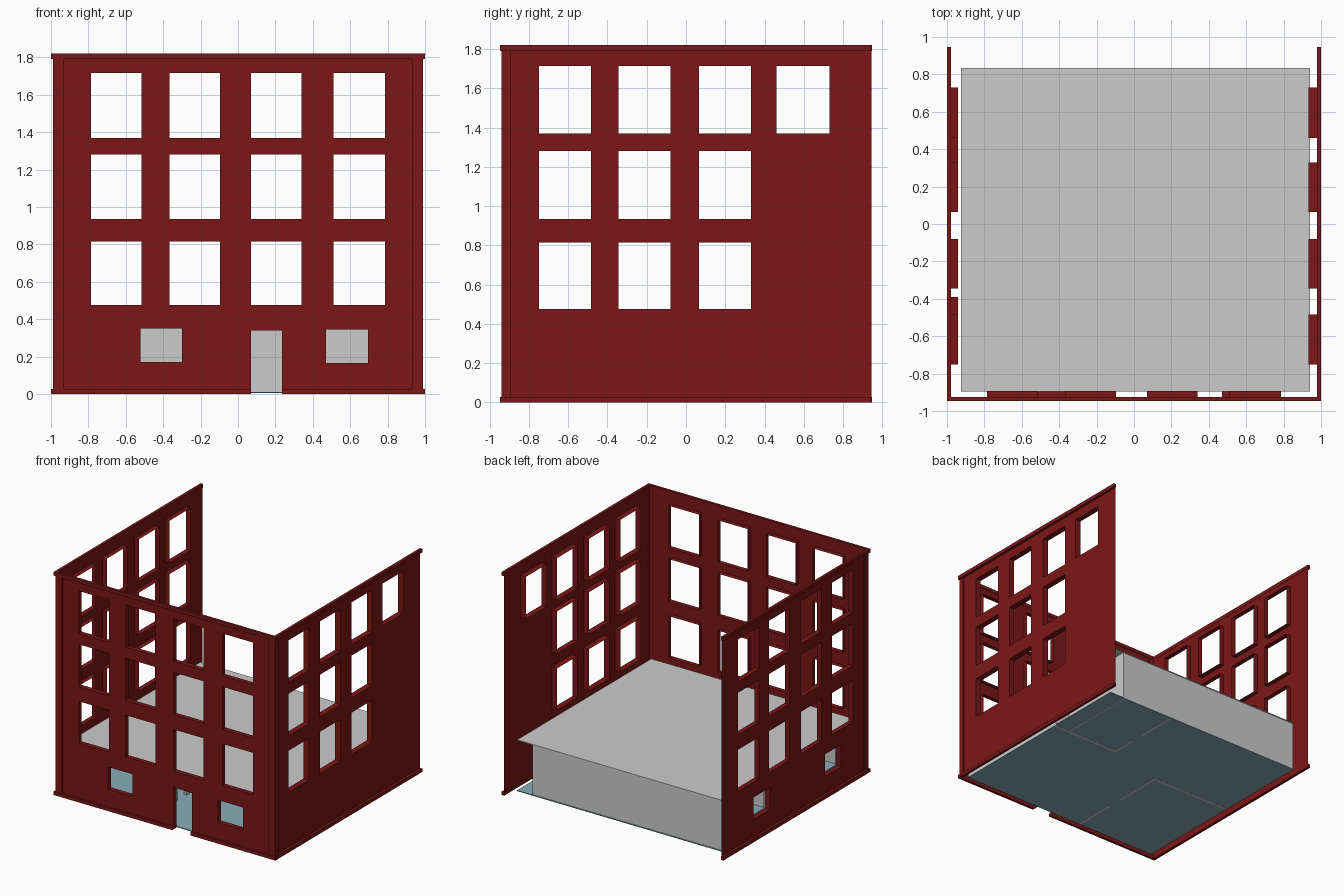
import bpy, bmesh
from mathutils import Vector

if "Cube" in bpy.data.objects:
    bpy.data.objects.remove(bpy.data.objects["Cube"])


def material(name, rgb):
    m = bpy.data.materials.new(name)
    m.diffuse_color = (*rgb, 1)
    m.use_nodes = True
    m.node_tree.nodes["Principled BSDF"].inputs["Base Color"].default_value = m.diffuse_color
    return m


BRICK = material("brick_red", (0.2, 0.008, 0.008))
FLOOR = material("floor_blue", (0.25, 0.42, 0.48))


def finish(name, bm, mat):
    me = bpy.data.meshes.new(name)
    bm.to_mesh(me)
    bm.free()
    ob = bpy.data.objects.new(name, me)
    bpy.context.collection.objects.link(ob)
    if mat:
        me.materials.append(mat)
    return ob


def box(name, x, y, z, mat=None):
    bm = bmesh.new()
    bmesh.ops.create_cube(bm, size=1)
    for v in bm.verts:
        v.co = Vector([(r[0] + r[1]) / 2 + c * (r[1] - r[0]) for c, r in zip(v.co, (x, y, z))])
    return finish(name, bm, mat)


def wall(name, axis, pos, span, height, openings, reveal=None, mat=None):
    """Upright sheet at axis=pos with openings (u0, u1, z0, z1), lined back to 'reveal'."""
    bm = bmesh.new()

    def quad(points):
        bm.faces.new([bm.verts.new((d, u, z) if axis == "x" else (u, d, z)) for d, u, z in points])

    us = sorted({*span, *(u for o in openings for u in o[:2])})
    zs = sorted({*height, *(z for o in openings for z in o[2:])})
    for a, b in zip(us, us[1:]):
        for c, d in zip(zs, zs[1:]):
            u, z = (a + b) / 2, (c + d) / 2
            if not any(o[0] < u < o[1] and o[2] < z < o[3] for o in openings):
                quad([(pos, a, c), (pos, b, c), (pos, b, d), (pos, a, d)])
    if reveal is not None:
        for a, b, c, d in openings:
            ring = [(b, c), (b, d), (a, d), (a, c)]
            if c > height[0]:
                ring.append((b, c))
            for p, q in zip(ring, ring[1:]):
                quad([(pos, *p), (pos, *q), (reveal, *q), (reveal, *p)])
    bmesh.ops.remove_doubles(bm, verts=bm.verts, dist=1e-5)
    bmesh.ops.recalc_face_normals(bm, faces=bm.faces)
    return finish(name, bm, mat)


# Opening layout
rows = [(0.475, 0.815), (0.935, 1.28), (1.37, 1.715)]
front_cols = [(-0.785, -0.515), (-0.365, -0.095), (0.07, 0.34), (0.51, 0.785)]
side_cols = [(-0.75, -0.485), (-0.345, -0.08), (0.065, 0.33), (0.46, 0.73)]
door = (0.07, 0.235, 0.0, 0.34)
front_low = [(-0.52, -0.30, 0.17, 0.35), (0.47, 0.695, 0.165, 0.345), door]
left_low = [(-0.60, -0.39, 0.17, 0.35), (0.32, 0.53, 0.17, 0.35)]
front_open = [c + r for c in front_cols for r in rows]
side_open = [c + r for c in side_cols for r in rows]
right_open = [o for o in side_open if o[0] < 0.4 or o[2] > 1.3]

# Brick facades with window linings
H = (0.0, 1.81)
wall("front_facade", "y", -0.93, (-0.985, 0.985), H, front_open + front_low, -0.893, BRICK)
wall("left_facade", "x", -0.98, (-0.93, 0.945), H, side_open + left_low, -0.94, BRICK)
wall("right_facade", "x", 0.98, (-0.93, 0.945), H, right_open, 0.932, BRICK)

# Cornice, plinth and corner strips
for label, z in (("cornice", (1.79, 1.82)), ("plinth", (0.0, 0.028))):
    for side, s in (("left", -1), ("right", 1)):
        box(f"{side}_{label}", sorted((s * 0.978, s)), (-0.947, 0.947), z, BRICK)
box("front_cornice", (-1, 1), (-0.947, -0.926), (1.79, 1.82), BRICK)
box("front_plinth_left", (-1, door[0]), (-0.947, -0.928), (0, 0.028), BRICK)
box("front_plinth_right", (door[1], 1), (-0.947, -0.928), (0, 0.028), BRICK)
for side, s in (("left", -1), ("right", 1)):
    box(f"{side}_corner_front_strip", sorted((s * 0.93, s * 0.99)), (-0.94, -0.929), H, BRICK)
    box(f"{side}_corner_side_strip", sorted((s * 0.979, s * 0.99)), (-0.94, -0.895), H, BRICK)

# Ground floor slab and ceiling
box("ground_floor", (-0.925, 0.94), (-0.895, 0.835), (0.005, 0.012), FLOOR)
box("ceiling", (-0.925, 0.94), (-0.895, 0.835), (0.418, 0.424))

# Ground floor perimeter walls
R = (0.006, 0.42)
inner_front = [o[:2] + (max(o[2], R[0]), o[3]) for o in front_low]
wall("inner_front_wall", "y", -0.893, (-0.925, 0.94), R, inner_front)
wall("inner_left_wall", "x", -0.925, (-0.895, 0.83), R, left_low)
wall("inner_right_wall", "x", 0.938, (-0.895, 0.165), R, [])
wall("inner_back_wall", "y", 0.83, (-0.925, 0.80), R, [])

# Partitions with door gaps
for i, (x, y) in enumerate([
    ((0.31, 0.938), (0.148, 0.172)),
    ((0.79, 0.805), (0.165, 0.83)),
    ((0.31, 0.335), (0.165, 0.375)),
    ((0.31, 0.335), (0.48, 0.83)),
    ((-0.925, -0.18), (0.01, 0.035)),
    ((-0.205, -0.18), (-0.405, 0.035)),
    ((-0.205, -0.18), (-0.893, -0.52)),
]):
    box(f"partition_{i + 1}", x, y, (0.004, 0.42))
